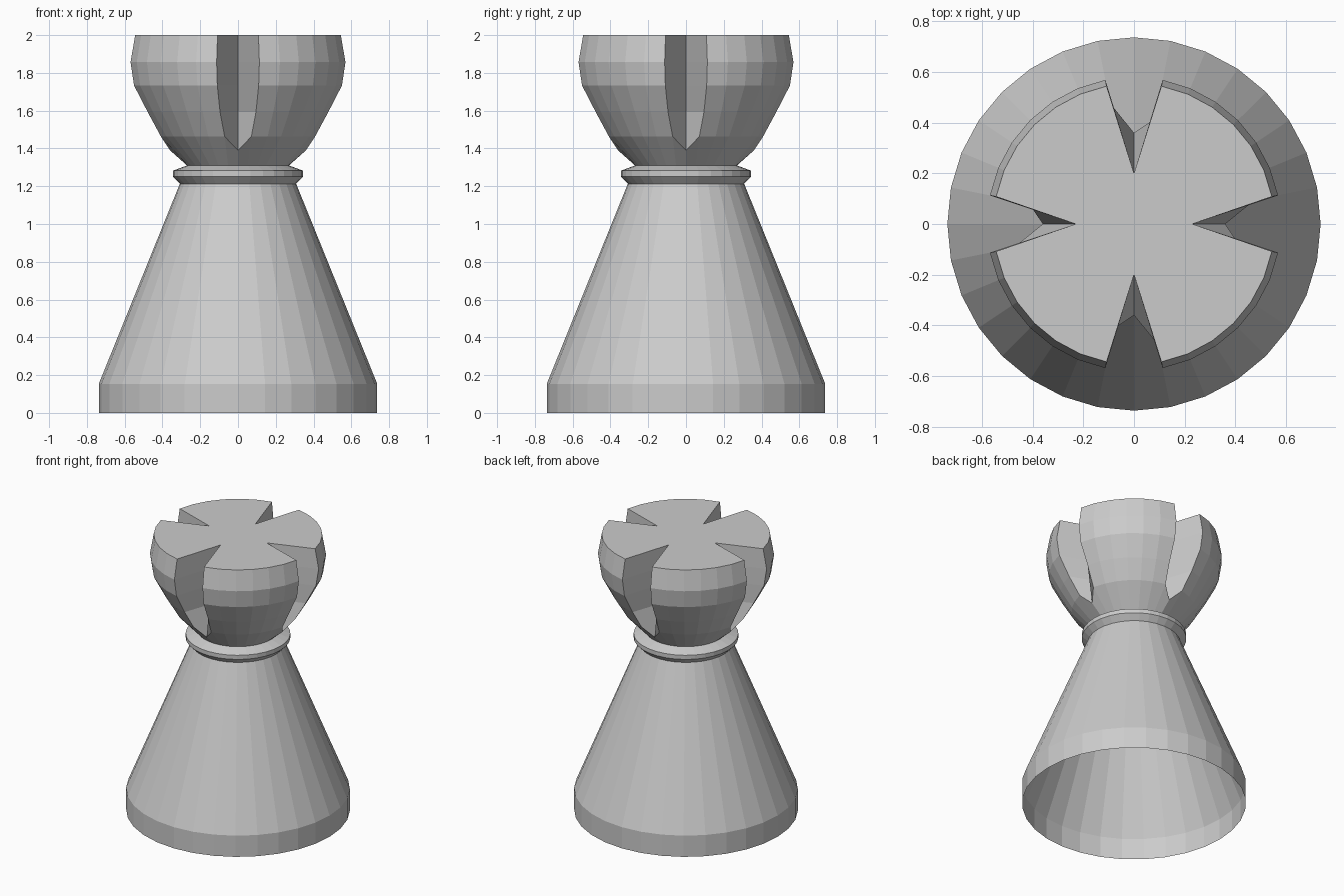
import bpy, bmesh, math

if "Cube" in bpy.data.objects:
    bpy.data.objects.remove(bpy.data.objects["Cube"])

SIDES = 32
# (radius, height) from the open foot up to the crown rim
PROFILE = [(0.737, 0.0), (0.737, 0.154), (0.308, 1.213), (0.345, 1.252),
           (0.345, 1.282), (0.27, 1.31), (0.41, 1.463), (0.487, 1.592),
           (0.561, 1.733), (0.58, 1.857), (0.555, 2.0)]
NOTCH_RING = 6          # ring where the crown notches begin

bm = bmesh.new()
rings = []
for i, (r, z) in enumerate(PROFILE):
    ring = []
    for s in range(SIDES):
        a = math.tau * s / SIDES
        rad, h, shift = r, z, 0.0
        col = s % 8
        # four V notches: pull every eighth column inward
        if col == 0 and i > NOTCH_RING:
            rad = 0.23 if s % 16 == 0 else 0.2
        elif col == 0 and i == NOTCH_RING:
            rad, h = 0.36, 1.39
        # notch lips pinch together near the bottom
        elif col in (1, 7) and i == NOTCH_RING:
            shift = -0.025 if col == 1 else 0.025
            rad = 0.414
        a += shift
        ring.append(bm.verts.new((rad * math.cos(a), rad * math.sin(a), h)))
    rings.append(ring)

# walls between rings
for low, high in zip(rings, rings[1:]):
    for s in range(SIDES):
        t = (s + 1) % SIDES
        bm.faces.new((low[s], low[t], high[t], high[s]))

# flat notched top; the foot stays open
bm.faces.new(rings[-1])

mesh = bpy.data.meshes.new("chess_piece")
bm.to_mesh(mesh)
bm.free()
piece = bpy.data.objects.new("chess_piece", mesh)
bpy.context.collection.objects.link(piece)
